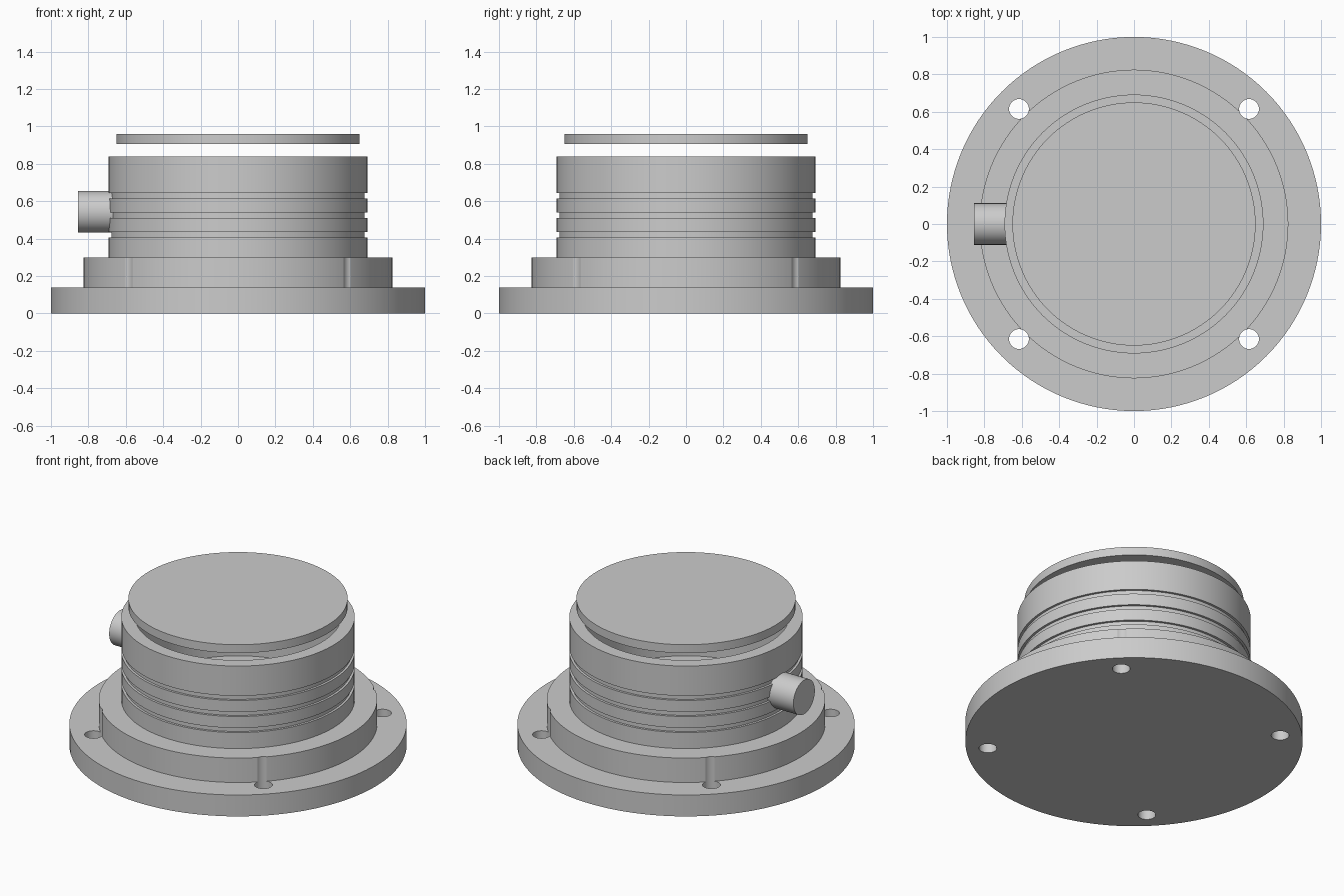
import bpy, math
from mathutils import Matrix

if "Cube" in bpy.data.objects:
    bpy.data.objects.remove(bpy.data.objects["Cube"])

GREY = (0.6, 0.6, 0.6, 1)
grey = bpy.data.materials.new("plain grey")
grey.use_nodes = True
grey.diffuse_color = GREY
grey.node_tree.nodes["Principled BSDF"].inputs["Base Color"].default_value = GREY


def lathe(name, profile, segments=128):
    """Spin a radius/height profile about z; radius 0 closes it with a flat disc."""
    verts, faces, rings = [], [], []
    for r, z in profile:
        rings.append(len(verts))
        for i in range(segments):
            a = 2 * math.pi * i / segments
            verts.append((r * math.cos(a), r * math.sin(a), z))
    for a, b in zip(rings, rings[1:]):
        for i in range(segments):
            j = (i + 1) % segments
            faces.append((a + i, a + j, b + j, b + i))
    faces.append(tuple(reversed(range(segments))))
    faces.append(tuple(rings[-1] + i for i in range(segments)))
    mesh = bpy.data.meshes.new(name)
    mesh.from_pydata(verts, [], faces)
    mesh.materials.append(grey)
    obj = bpy.data.objects.new(name, mesh)
    bpy.context.collection.objects.link(obj)
    return obj


def smooth(obj):
    bpy.ops.object.select_all(action='DESELECT')
    obj.select_set(True)
    bpy.context.view_layer.objects.active = obj
    bpy.ops.object.shade_smooth_by_angle(angle=math.radians(30))


# Base plate with raised step
BASE_TOP, STEP_TOP, BODY_TOP = 0.14, 0.30, 0.84
BODY_R, GROOVE_R, BORE_R = 0.692, 0.677, 0.61
base = lathe("stepped_base", [(1, 0), (1, BASE_TOP), (0.825, BASE_TOP),
                              (0.825, STEP_TOP), (BODY_R, STEP_TOP)])

# Hollow housing with three ring grooves
profile = [(BODY_R, STEP_TOP)]
for z in (0.405, 0.51, 0.615):
    profile += [(BODY_R, z), (GROOVE_R, z), (GROOVE_R, z + 0.03), (BODY_R, z + 0.03)]
profile += [(BODY_R, BODY_TOP), (BORE_R, BODY_TOP), (BORE_R, STEP_TOP)]
housing = lathe("grooved_housing", profile)

# Floating lid
lid = lathe("lid", [(0.65, 0.905), (0.65, 0.96)])

# Side connector
connector = lathe("side_connector", [(0.111, 0), (0.111, 0.19)], 64)
connector.data.transform(Matrix.Translation((-0.665, 0, 0.543))
                         @ Matrix.Rotation(-math.pi / 2, 4, 'Y'))

# Bolt holes through the base
for x in (-1, 1):
    for y in (-1, 1):
        cutter = lathe("bolt_hole_cutter", [(0.053, -0.1), (0.053, 0.5)], 48)
        cutter.location = (0.615 * x, 0.615 * y, 0)
        cutter.hide_render = True
        cutter.hide_set(True)
        cut = base.modifiers.new("bolt hole", 'BOOLEAN')
        cut.operation = 'DIFFERENCE'
        cut.solver = 'EXACT'
        cut.object = cutter

# Bake the holes, then drop the cutters
bpy.context.view_layer.update()
depsgraph = bpy.context.evaluated_depsgraph_get()
drilled = bpy.data.meshes.new_from_object(base.evaluated_get(depsgraph))
base.modifiers.clear()
base.data = drilled
for obj in [o for o in bpy.data.objects if o.name.startswith("bolt_hole_cutter")]:
    bpy.data.objects.remove(obj)

for part in (base, housing, lid, connector):
    smooth(part)
